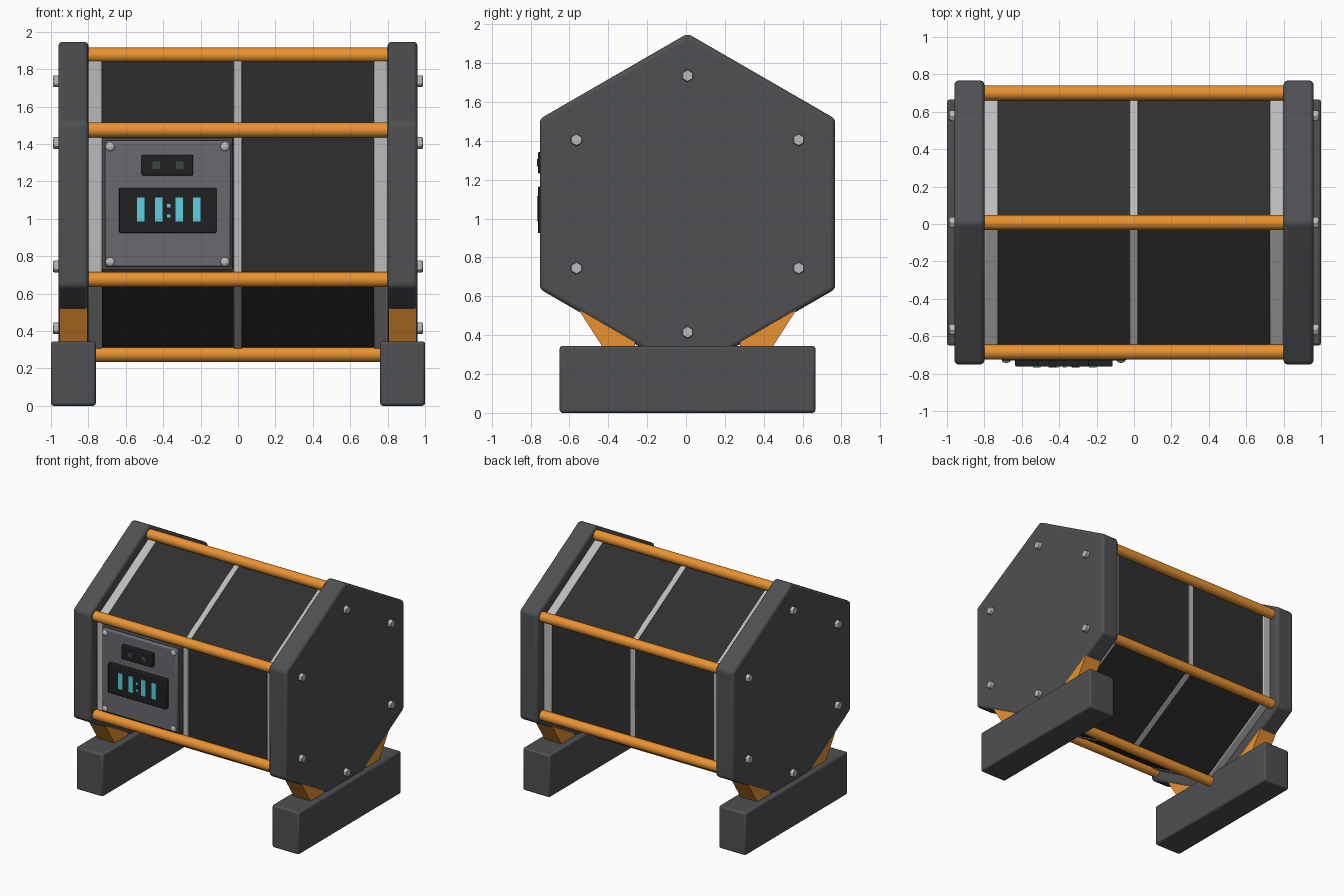
import bpy, bmesh, math
from mathutils import Vector

if "Cube" in bpy.data.objects:
    bpy.data.objects.remove(bpy.data.objects["Cube"])

CY, CZ = 0.008, 1.075          # drum axis


def mat(name, r, g, b):
    m = bpy.data.materials.new(name)
    m.diffuse_color = (r, g, b, 1)
    m.use_nodes = True
    m.node_tree.nodes["Principled BSDF"].inputs["Base Color"].default_value = m.diffuse_color
    return m


DARK = mat("dark_grey", 0.075, 0.08, 0.085)
ORANGE = mat("orange", 0.82, 0.29, 0.03)
BLACK = mat("panel_black", 0.028, 0.028, 0.028)
SILVER = mat("silver", 0.5, 0.5, 0.5)
FACE = mat("display_grey", 0.14, 0.14, 0.16)
SCREEN = mat("screen_black", 0.015, 0.015, 0.015)
CYAN = mat("cyan", 0.1, 0.65, 0.75)
GREEN = mat("dim_green", 0.04, 0.07, 0.045)


def ring(radius, n=6, cy=CY, cz=CZ):
    """Regular polygon in the y-z plane with a corner on top."""
    return [(cy + radius * math.sin(2 * math.pi * i / n),
             cz + radius * math.cos(2 * math.pi * i / n)) for i in range(n)]


def prism(name, profiles, x0, x1, material, bevel=0, segments=3, mirror=False):
    """Extrude one or more y-z profiles along x."""
    bm = bmesh.new()
    for pts in profiles:
        a = [bm.verts.new((x0, y, z)) for y, z in pts]
        b = [bm.verts.new((x1, y, z)) for y, z in pts]
        bm.faces.new(a)
        bm.faces.new(b[::-1])
        for i in range(len(pts)):
            j = (i + 1) % len(pts)
            bm.faces.new((a[i], b[i], b[j], a[j]))
    bmesh.ops.recalc_face_normals(bm, faces=bm.faces)
    me = bpy.data.meshes.new(name)
    bm.to_mesh(me)
    bm.free()
    ob = bpy.data.objects.new(name, me)
    bpy.context.collection.objects.link(ob)
    me.materials.append(material)
    if bevel:
        m = ob.modifiers.new("Bevel", 'BEVEL')
        m.width, m.segments = bevel, segments
    if mirror:
        ob.modifiers.new("Mirror", 'MIRROR')
    bpy.ops.object.select_all(action='DESELECT')
    ob.select_set(True)
    bpy.context.view_layer.objects.active = ob
    bpy.ops.object.shade_smooth_by_angle(angle=math.radians(32))
    return ob


def box(name, x, y, z, material, bevel=0, mirror=False):
    pts = [(y[0], z[0]), (y[1], z[0]), (y[1], z[1]), (y[0], z[1])]
    return prism(name, [pts], x[0], x[1], material, bevel, 2, mirror)


# Hexagonal end plates
prism("end_plate", [ring(0.877)], 0.80, 0.96, DARK, 0.022, 3, True)

# Drum with dark side panels and raised metal bands
prism("drum_panels", [ring(0.775)], -0.79, 0.79, BLACK)
prism("centre_band", [ring(0.783)], -0.023, 0.022, SILVER, 0.004, 2)
prism("end_band", [ring(0.783)], 0.727, 0.80, SILVER, 0.008, 2, True)

# Corner rods
prism("corner_rods", [ring(0.04, 24, y, z) for y, z in ring(0.80)],
      -0.81, 0.81, ORANGE)

# Hexagonal bolts on the end plates
prism("end_bolts", [ring(0.033, 6, y, z) for y, z in ring(0.66)],
      0.95, 0.988, SILVER, 0.004, 1, True)

# Feet and the angled brackets that carry the drum
box("foot", (0.76, 1.0), (CY - 0.658, CY + 0.658), (0, 0.345), DARK, 0.014, True)
bracket = [(0.56, 0.53), (0.435, 0.335), (0.27, 0.335), (0.27, 0.40), (0.46, 0.53)]
prism("foot_bracket", [[(CY + s * y, z) for y, z in bracket] for s in (-1, 1)],
      0.805, 0.955, ORANGE, mirror=True)

# Control display on the front
box("display_back", (-0.727, -0.028), (-0.705, -0.64), (0.727, 1.432), DARK, 0.006)
box("display_plate", (-0.712, -0.038), (-0.73, -0.66), (0.742, 1.418), FACE, 0.012)
box("main_screen", (-0.635, -0.115), (-0.762, -0.72), (0.925, 1.165), SCREEN, 0.006)
box("small_screen", (-0.515, -0.24), (-0.762, -0.72), (1.232, 1.342), SCREEN, 0.006)

# Plain lit readout marks
for i, x in enumerate((-0.52, -0.425, -0.315, -0.22)):
    box(f"readout_bar_{i + 1}", (x - 0.02, x + 0.02), (-0.768, -0.755),
        (0.985, 1.115), CYAN)
for i, z in enumerate((1.015, 1.07)):
    box(f"readout_dot_{i + 1}", (-0.379, -0.361), (-0.768, -0.755),
        (z - 0.009, z + 0.009), CYAN)
for i, x in enumerate((-0.437, -0.312)):
    box(f"status_light_{i + 1}", (x - 0.02, x + 0.02), (-0.766, -0.755),
        (1.267, 1.307), GREEN)

# Domed screws at the display corners
for i, (x, z) in enumerate([(x, z) for x in (-0.683, -0.07) for z in (0.77, 1.385)]):
    bpy.ops.mesh.primitive_uv_sphere_add(segments=20, ring_count=10, radius=0.024,
                                         location=(x, -0.728, z))
    screw = bpy.context.object
    screw.name = f"display_screw_{i + 1}"
    screw.scale.y = 0.6
    screw.data.materials.append(SILVER)
    bpy.ops.object.shade_smooth_by_angle(angle=math.radians(40))
